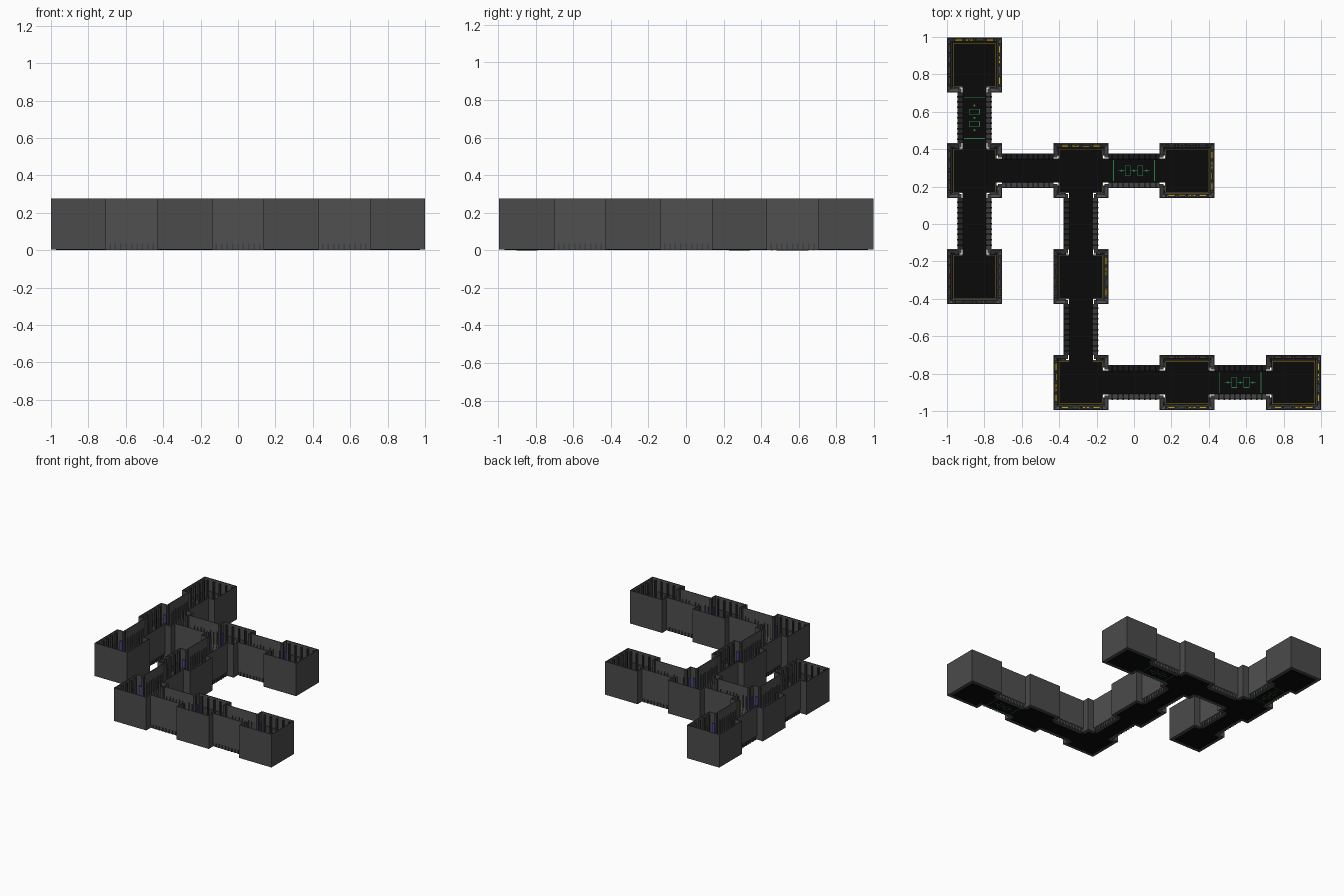
import bpy, bmesh, math
from mathutils import Matrix, Vector

if "Cube" in bpy.data.objects:
    bpy.data.objects.remove(bpy.data.objects["Cube"])

X = [-0.853, -0.284, 0.284, 0.853]
Y = [-0.847, -0.282, 0.285, 0.850]
R, C, H = 0.147, 0.092, 0.275        # room half size, corridor half width, wall height
FLOOR = 0.012

COLORS = {
    "room_walls": (0.07, 0.07, 0.07), "corridor_walls": (0.08, 0.08, 0.08),
    "wall_ribs": (0.035, 0.035, 0.037), "wall_panels": (0.05, 0.05, 0.053),
    "corridor_ribs": (0.05, 0.05, 0.052), "floors": (0.003, 0.003, 0.003),
    "floor_trim": (0.30, 0.20, 0.01), "amber_lights": (0.60, 0.38, 0.01),
    "door_lights": (0.06, 0.06, 0.28), "floor_markings": (0.02, 0.22, 0.06),
    "wall_screens": (0.10, 0.16, 0.24), "warning_lamps": (0.45, 0.12, 0.02),
    "door_posts": (0.045, 0.045, 0.05),
}
parts = {name: bmesh.new() for name in COLORS}


def frame(cx, cy, quarter):
    """Local +x points outward (east, north, west, south), local y along the wall."""
    return Matrix.Translation((cx, cy, 0)) @ Matrix.Rotation(quarter * math.pi / 2, 4, 'Z')


def box(name, m, x0, x1, y0, y1, z0, z1):
    c = Vector(((x0 + x1) / 2, (y0 + y1) / 2, (z0 + z1) / 2))
    s = Matrix.Diagonal((x1 - x0, y1 - y0, z1 - z0, 1))
    bmesh.ops.create_cube(parts[name], size=1, matrix=m @ Matrix.Translation(c) @ s)


def extrude(name, m, profile, y0, y1):
    bm = parts[name]
    a = [bm.verts.new(m @ Vector((x, y0, z))) for x, z in profile]
    b = [bm.verts.new(m @ Vector((x, y1, z))) for x, z in profile]
    faces = [bm.faces.new(a), bm.faces.new(b[::-1])]
    for i in range(len(a)):
        j = (i + 1) % len(a)
        faces.append(bm.faces.new((a[j], a[i], b[i], b[j])))
    bmesh.ops.recalc_face_normals(bm, faces=faces)


ROOM_PROFILE = [(R, 0.004), (R, H), (R - .006, H), (R - .006, .055),
                (R - .02, .045), (R - .03, FLOOR), (R - .03, 0.004)]
HALL_PROFILE = [(C, .035), (C, H), (C - .005, H), (C - .005, .10), (C - .03, .02),
                (C - .03, .002), (C - .006, .002), (C - .006, .035)]


def closed_wall(m, amber):
    extrude("room_walls", m, ROOM_PROFILE, -R, R)
    for i in range(5):                       # vertical ribs
        y = (i - 2) * 0.056
        box("wall_ribs", m, R - .022, R - .005, y - .005, y + .005, .04, H - .015)
    for i in range(4):                       # recessed panels and low lights
        y = (i - 1.5) * 0.056
        box("wall_panels", m, R - .011, R - .005, y - .018, y + .018, .075, .17)
        if amber:
            box("amber_lights", m, R - .019, R - .008, y - .019, y + .019, .045, .066)
        else:
            box("wall_panels", m, R - .019, R - .008, y - .019, y + .019, .045, .066)
    box("wall_screens", m, R - .015, R - .010, -.048, -.012, .10, .13)
    box("warning_lamps", m, R - .016, R - .010, .022, .034, .14, .15)
    box("floor_trim", m, R - .034, R - .031, -R + .032, R - .032, .01, FLOOR + .002)


def door_wall(m):
    for s in (-1, 1):
        y0, y1 = sorted((s * (C - .012), s * R))
        extrude("room_walls", m, ROOM_PROFILE, y0, y1)
        y0, y1 = sorted((s * (C - .022), s * (C - .006)))
        box("door_posts", m, R - .022, R, y0, y1, .004, H)
        y0, y1 = sorted((s * (C - .008), s * (C + .014)))
        box("door_lights", m, R - .028, R - .020, y0, y1, .05, .20)
        y0, y1 = sorted((s * (C - .028), s * (R - .032)))
        box("floor_trim", m, R - .034, R - .031, y0, y1, .01, FLOOR + .002)


def corridor(m, length, marked):
    h = length / 2
    box("floors", m, -C + .028, C - .028, -h - .032, h + .032, .002, FLOOR)
    for q in (0, 2):
        w = m @ Matrix.Rotation(q * math.pi / 2, 4, 'Z')
        extrude("corridor_walls", w, HALL_PROFILE, -h, h)
        for i in range(9):                   # sloped inner ribs and outer base ribs
            y = (i - 4) * length / 9.5
            rib = [(C - .004, .03), (C - .004, .21), (C - .010, .20), (C - .010, .10), (C - .031, .03)]
            extrude("corridor_ribs", w, rib, y - .004, y + .004)
            box("corridor_ribs", w, C - .008, C + .001, y - .004, y + .004, .004, .034)
    if not marked:
        return
    # floor markings run through the slab so they show on both sides
    z0, z1 = 0.0, FLOOR + .003
    for s in (-1, 1):
        box("floor_markings", m, -.056, .056, s * .11 - .002, s * .11 + .002, z0, z1)
        c = s * .033
        for e in (-1, 1):
            box("floor_markings", m, -.028, .028, c + e * .014 - .0015, c + e * .014 + .0015, z0, z1)
            box("floor_markings", m, e * .027 - .0015, e * .027 + .0015, c - .014, c + .014, z0, z1)
        y0, y1 = sorted((s * .047, s * .085))
        box("floor_markings", m, -.001, .001, y0, y1, z0, z1)
    box("floor_markings", m, -.001, .001, -.019, .019, z0, z1)
    for y in (-.066, 0, .066):
        bmesh.ops.create_cone(parts["floor_markings"], cap_ends=True, segments=10, radius1=.006,
                              radius2=.006, depth=z1 - z0,
                              matrix=m @ Matrix.Translation((0, y, (z0 + z1) / 2)))


# Layout: grid cell -> sides (0 east, 1 north, 2 west, 3 south) that carry amber lights
ROOMS = {(0, 3): (0, 1), (0, 2): (), (0, 1): (), (1, 2): (1,), (2, 2): (0, 3),
         (1, 1): (0,), (1, 0): (2, 3), (2, 0): (3,), (3, 0): (0, 3)}
LINKS = [((0, 2), (0, 3), True), ((0, 1), (0, 2), False), ((0, 2), (1, 2), False),
         ((1, 2), (2, 2), True), ((1, 1), (1, 2), False), ((1, 0), (1, 1), False),
         ((1, 0), (2, 0), False), ((2, 0), (3, 0), True)]
STEP = [(1, 0), (0, 1), (-1, 0), (0, -1)]
joined = {(a, b) for a, b, _ in LINKS} | {(b, a) for a, b, _ in LINKS}

for (i, j), amber in ROOMS.items():
    k = R - .028
    box("floors", Matrix.Translation((X[i], Y[j], 0)), -k, k, -k, k, .001, FLOOR - .0005)
    for q, (dx, dy) in enumerate(STEP):
        m = frame(X[i], Y[j], q)
        if ((i, j), (i + dx, j + dy)) in joined:
            door_wall(m)
        else:
            closed_wall(m, q in amber)

for a, b, marked in LINKS:
    p, q = Vector((X[a[0]], Y[a[1]])), Vector((X[b[0]], Y[b[1]]))
    mid = (p + q) / 2
    corridor(frame(mid.x, mid.y, 0 if a[0] == b[0] else 1), (q - p).length - 2 * R, marked)

for name, bm in parts.items():
    mesh = bpy.data.meshes.new(name)
    bm.to_mesh(mesh)
    bm.free()
    mat = bpy.data.materials.new(name)
    mat.diffuse_color = (*COLORS[name], 1)
    mat.use_nodes = True
    mat.node_tree.nodes["Principled BSDF"].inputs["Base Color"].default_value = mat.diffuse_color
    mesh.materials.append(mat)
    bpy.context.collection.objects.link(bpy.data.objects.new(name, mesh))
